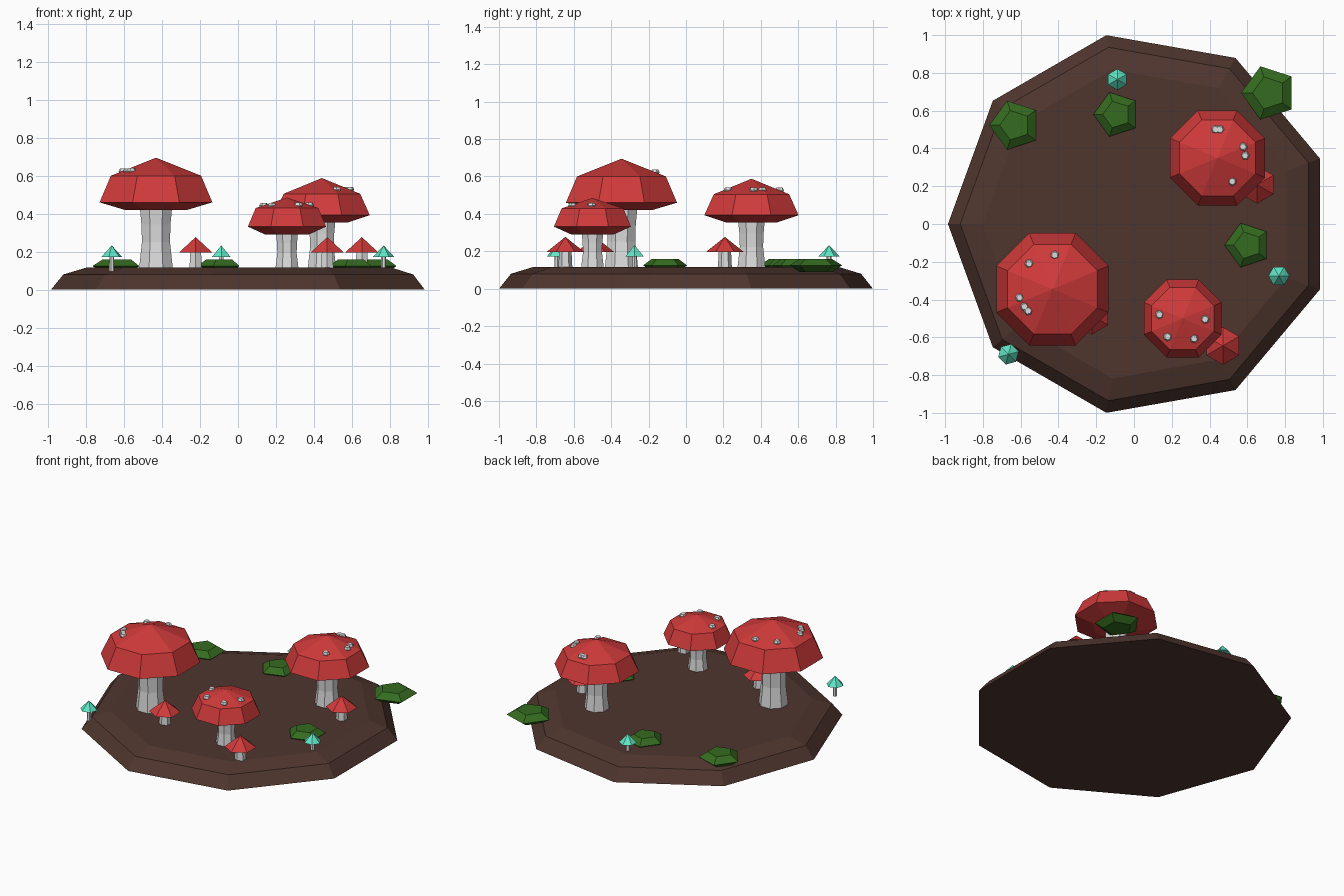
import bpy, bmesh, math

if "Cube" in bpy.data.objects:
    bpy.data.objects.remove(bpy.data.objects["Cube"])


def material(name, rgb):
    m = bpy.data.materials.new(name)
    m.diffuse_color = (*rgb, 1)
    m.use_nodes = True
    m.node_tree.nodes["Principled BSDF"].inputs["Base Color"].default_value = m.diffuse_color
    return m


SOIL = material("dark brown", (0.078, 0.036, 0.027))
RED = material("cap red", (0.63, 0.042, 0.042))
GREY = material("pale grey", (0.72, 0.72, 0.72))
GREEN = material("leaf green", (0.035, 0.145, 0.014))
TEAL = material("glowing teal", (0.12, 0.80, 0.57))


def lathe(name, mat, x, y, profile, sides, start=0.0):
    """Faceted turned solid; profile is (radius, z) from bottom to top, radius 0 = tip."""
    bm = bmesh.new()
    rings = []
    for r, z in profile:
        if r == 0:
            rings.append([bm.verts.new((x, y, z))])
            continue
        angles = [math.radians(start + 360 * i / sides) for i in range(sides)]
        rings.append([bm.verts.new((x + r * math.cos(a), y + r * math.sin(a), z)) for a in angles])
    for low, high in zip(rings, rings[1:]):
        for i in range(sides):
            j = (i + 1) % sides
            if len(high) == 1:
                bm.faces.new((low[i], low[j], high[0]))
            else:
                bm.faces.new((low[i], low[j], high[j], high[i]))
    bm.faces.new(rings[0][::-1])
    if len(rings[-1]) > 1:
        bm.faces.new(rings[-1])
    bmesh.ops.recalc_face_normals(bm, faces=bm.faces)
    mesh = bpy.data.meshes.new(name)
    bm.to_mesh(mesh)
    bm.free()
    mesh.materials.append(mat)
    ob = bpy.data.objects.new(name, mesh)
    bpy.context.collection.objects.link(ob)
    return ob


# Ground: nine-sided mound with a rounded edge
lathe("ground", SOIL, 0.03, 0, [(1.015, 0), (0.95, 0.08), (0.83, 0.116)], 9, 180)

# Big mushrooms: x, y, cap half width, stem half width, cap heights, wart positions
OCT = 1 / math.cos(math.pi / 8)
BIG = [
    (-0.432, -0.345, 0.297, 0.09, (0.42, 0.46, 0.60, 0.695),
     [(-0.555, -0.21), (-0.42, -0.165), (-0.605, -0.39), (-0.58, -0.437), (-0.56, -0.46)]),
    (0.442, 0.35, 0.252, 0.076, (0.355, 0.393, 0.505, 0.588),
     [(0.432, 0.50), (0.455, 0.50), (0.577, 0.408), (0.588, 0.362), (0.52, 0.225)]),
    (0.258, -0.50, 0.206, 0.062, (0.29, 0.332, 0.43, 0.485),
     [(0.135, -0.48), (0.376, -0.505), (0.178, -0.597), (0.318, -0.607)]),
]
for x, y, half, stem, (z0, z1, z2, z3), warts in BIG:
    R, S = half * OCT, stem * OCT
    lathe("big_mushroom_cap", RED, x, y,
          [(R * 0.55, z0), (R, z1), (R * 0.8, z2), (0, z3)], 8, 22.5)
    span = z0 - 0.115
    lathe("big_mushroom_stem", GREY, x, y,
          [(S, 0.1), (S * 0.82, 0.115 + span * 0.45),
           (S * 0.85, 0.115 + span * 0.75), (S * 0.95, z0 + 0.02)], 8, 22.5)
    for wx, wy in warts:
        d = math.hypot(wx - x, wy - y)
        z = z3 - (z3 - z2) * d / (half * 0.8)
        lathe("cap_wart", GREY, wx, wy,
              [(0.018, z - 0.015), (0.024, z), (0.017, z + 0.014)], 6, math.degrees(wx * 9))

# Small red mushrooms with pointed caps
for x, y in [(-0.223, -0.485), (0.652, 0.208), (0.47, -0.645)]:
    lathe("small_mushroom_cap", RED, x, y, [(0.1, 0.197), (0, 0.277)], 6, 30)
    lathe("small_mushroom_stem", GREY, x, y, [(0.038, 0.1), (0.033, 0.2)], 6, 30)

# Tiny teal mushrooms
for x, y, turn in [(-0.665, -0.69, 15), (0.767, -0.275, 0), (-0.088, 0.765, 30)]:
    lathe("tiny_mushroom_cap", TEAL, x, y, [(0.056, 0.173), (0, 0.233)], 6, turn)
    lathe("tiny_mushroom_stem", GREY, x, y, [(0.014, 0.095), (0.013, 0.18)], 6, turn)

# Low five-sided moss clumps
for x, y, r in [(-0.63, 0.523, 0.136), (-0.092, 0.58, 0.123),
                (0.602, -0.112, 0.123), (0.715, 0.694, 0.148)]:
    lathe("moss_clump", GREEN, x, y,
          [(r * 0.62, 0.09), (r, 0.125), (r * 0.6, 0.16)], 5, 180)
